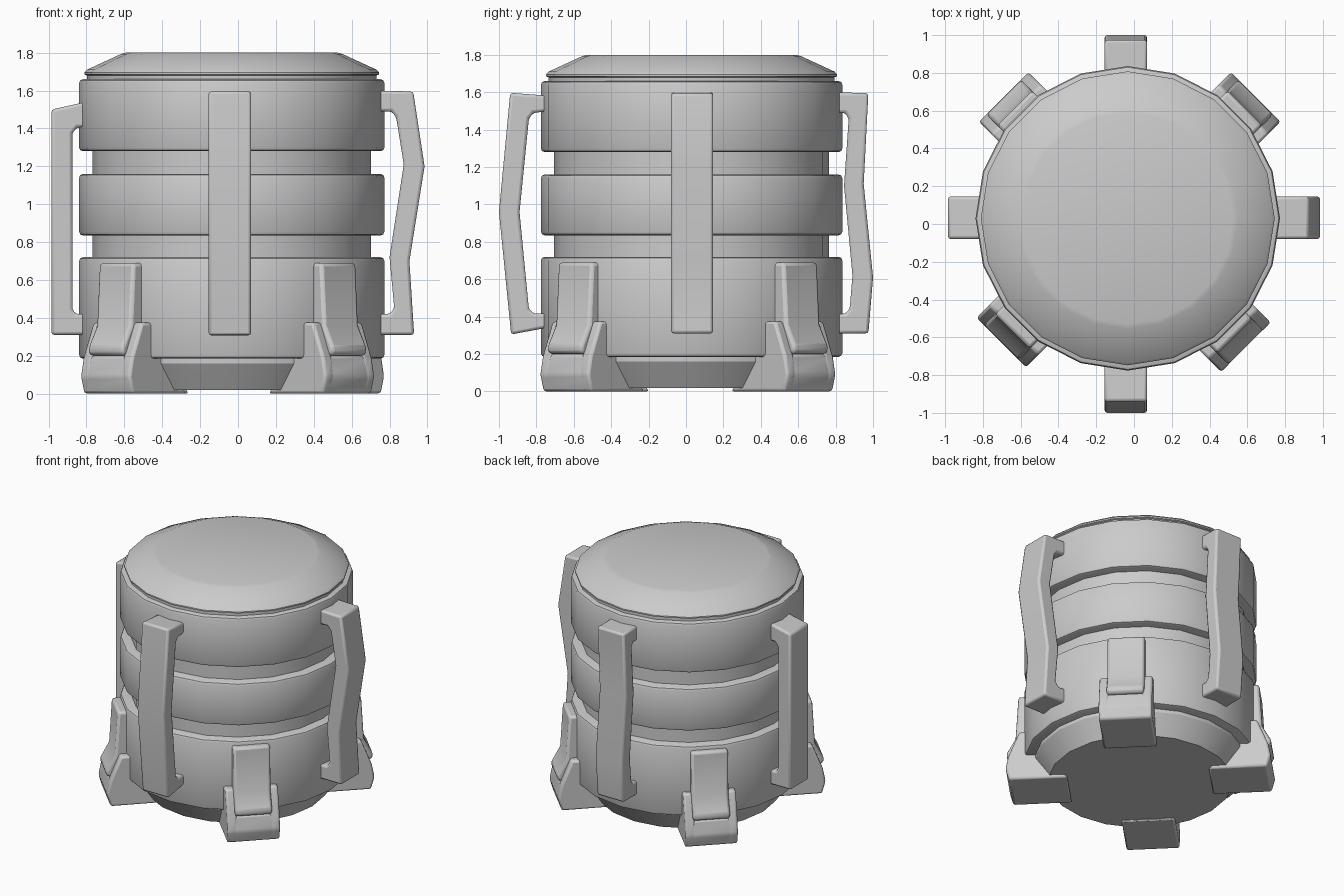
import bpy, bmesh, math
from mathutils import Vector

if "Cube" in bpy.data.objects:
    bpy.data.objects.remove(bpy.data.objects["Cube"])

CX, CY = -0.033, 0.03      # axis of the drum
SIDES = 20


def finish(name, bm, loc, rot=0.0, bevel=0.0):
    bmesh.ops.recalc_face_normals(bm, faces=bm.faces)
    me = bpy.data.meshes.new(name)
    bm.to_mesh(me)
    bm.free()
    ob = bpy.data.objects.new(name, me)
    bpy.context.collection.objects.link(ob)
    ob.location = loc
    ob.rotation_euler = (0, 0, rot)
    if bevel:
        m = ob.modifiers.new("Bevel", 'BEVEL')
        m.width = bevel
        m.segments = 2
        m.limit_method = 'ANGLE'
        m.angle_limit = math.radians(25)
    bpy.ops.object.select_all(action='DESELECT')
    ob.select_set(True)
    bpy.context.view_layer.objects.active = ob
    bpy.ops.object.shade_smooth_by_angle(angle=math.radians(32))
    return ob


def lathe(name, profile):
    bm = bmesh.new()
    rings = []
    for r, z in profile:
        rings.append([bm.verts.new((r * math.cos(math.tau * i / SIDES),
                                    r * math.sin(math.tau * i / SIDES), z)) for i in range(SIDES)])
    for a, b in zip(rings, rings[1:]):
        for i in range(SIDES):
            j = (i + 1) % SIDES
            bm.faces.new((a[i], a[j], b[j], b[i]))
    bm.faces.new(rings[0])
    bm.faces.new(rings[-1])
    return finish(name, bm, (CX, CY, 0))


def prism(name, profile, width, loc, rot, bevel):
    # side profile (distance outward, height) given a width
    bm = bmesh.new()
    face = bm.faces.new([bm.verts.new((r, -width / 2, z)) for r, z in profile])
    ext = bmesh.ops.extrude_face_region(bm, geom=[face])
    for v in ext["geom"]:
        if isinstance(v, bmesh.types.BMVert):
            v.co.y += width
    return finish(name, bm, loc, rot, bevel)


# Drum body: inner core and three raised bands
lathe("drum_core", [(0.64, 0.02), (0.725, 0.145), (0.735, 0.16), (0.735, 1.6)])
R, b = 0.806, 0.02
for name, z0, z1 in (("lower_band", 0.185, 0.72), ("middle_band", 0.835, 1.16), ("upper_band", 1.28, 1.66)):
    lathe(name, [(R - b, z0), (R - b * 0.3, z0 + b * 0.3), (R, z0 + b),
                 (R, z1 - b), (R - b * 0.3, z1 - b * 0.3), (R - b, z1)])

# Lid
lathe("lid", [(0.765, 1.65), (0.765, 1.68), (0.778, 1.685), (0.778, 1.695),
              (0.765, 1.71), (0.585, 1.793), (0.56, 1.8)])

# Four bent carrying handles, each with its own outline
handles = {
    "right_handle": (0, (0, 0.033, 0), [
        (0.72, 1.6), (0.925, 1.595), (0.985, 1.2), (0.905, 0.7), (0.93, 0.31), (0.72, 0.31),
        (0.72, 0.42), (0.80, 0.42), (0.825, 0.45), (0.80, 0.72), (0.875, 1.21),
        (0.835, 1.46), (0.81, 1.49), (0.72, 1.49)]),
    "back_handle": (90, (-0.043, 0, 0), [
        (0.78, 1.6), (0.975, 1.595), (0.95, 1.11), (1.0, 0.61), (0.975, 0.31), (0.78, 0.31),
        (0.78, 0.415), (0.85, 0.415), (0.875, 0.44), (0.89, 0.62), (0.845, 1.1),
        (0.87, 1.46), (0.85, 1.49), (0.78, 1.49)]),
    "left_handle": (180, (0, 0.033, 0), [
        (0.78, 1.545), (0.985, 1.5), (0.985, 0.31), (0.78, 0.31),
        (0.78, 0.42), (0.855, 0.42), (0.875, 0.445), (0.875, 1.375), (0.85, 1.405), (0.78, 1.41)]),
    "front_handle": (270, (-0.043, 0, 0), [
        (0.72, 1.58), (0.94, 1.597), (1.0, 0.96), (0.935, 0.305), (0.72, 0.345),
        (0.72, 0.42), (0.81, 0.415), (0.84, 0.44), (0.89, 0.96),
        (0.84, 1.46), (0.815, 1.49), (0.72, 1.5)]),
}
for name, (deg, loc, outline) in handles.items():
    prism(name, outline, 0.225, loc, math.radians(deg), 0.015)

# Four corner feet: block with rising cheeks, and a tongue clipped over it
block = [(0.5, 0), (0.91, 0), (0.935, 0.09), (0.915, 0.19), (0.84, 0.375), (0.75, 0.375), (0.68, 0.2)]
slab = [(0.5, 0), (0.91, 0), (0.935, 0.09), (0.91, 0.2), (0.68, 0.2)]
tongue = [(0.72, 0.69), (0.85, 0.69), (0.87, 0.36), (0.935, 0.24), (0.925, 0.2), (0.72, 0.2)]
feet = {"front_left": (225, -0.70, -0.625), "front_right": (315, 0.59, -0.65),
        "back_right": (45, 0.6425, 0.67), "back_left": (135, -0.6875, 0.67)}
for name, (deg, mx, my) in feet.items():
    a = math.radians(deg)
    side = Vector((-math.sin(a), math.cos(a), 0))
    base = Vector((mx - 0.93 * math.cos(a), my - 0.93 * math.sin(a), 0))
    prism(name + "_foot", slab, 0.37, base, a, 0.015)
    for s in (-1, 1):
        prism(name + "_cheek", block, 0.07, base + side * s * 0.15, a, 0.015)
    prism(name + "_tongue", tongue, 0.26, base, a, 0.018)
